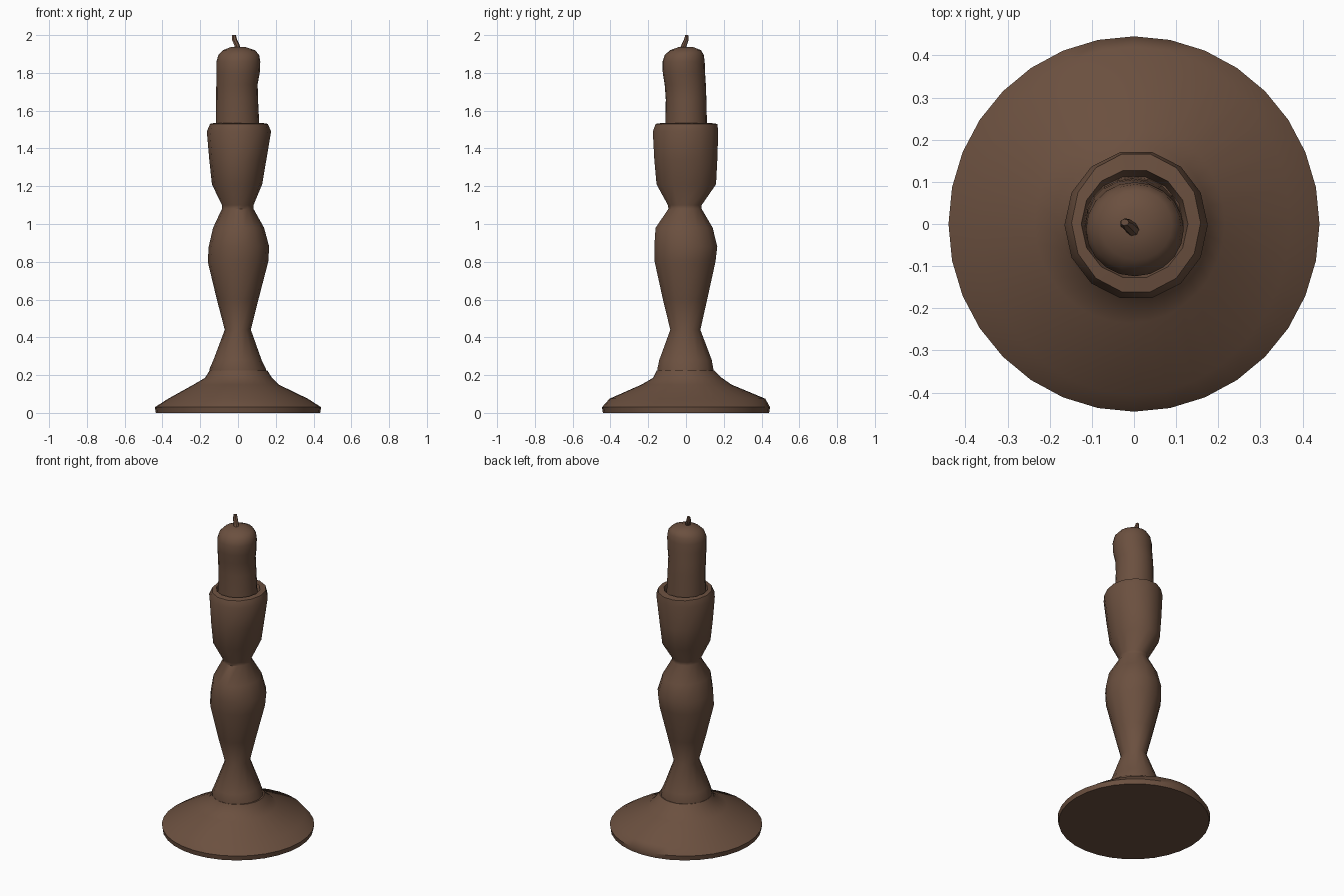
import bpy, bmesh, math
from mathutils import Vector

brown = bpy.data.materials.new("dark_brown_wood")
brown.diffuse_color = (0.147, 0.080, 0.050, 1)


def finish(name, bm, angle):
    bmesh.ops.recalc_face_normals(bm, faces=bm.faces)
    me = bpy.data.meshes.new(name)
    bm.to_mesh(me)
    bm.free()
    me.materials.append(brown)
    ob = bpy.data.objects.new(name, me)
    bpy.context.collection.objects.link(ob)
    bpy.ops.object.select_all(action='DESELECT')
    ob.select_set(True)
    bpy.context.view_layer.objects.active = ob
    bpy.ops.object.shade_smooth_by_angle(angle=math.radians(angle))
    return ob


def turned(name, rings, sides, angle=40):
    """Skin oval rings given as (z, x min, x max, y min, y max)."""
    bm = bmesh.new()
    loops = []
    for z, x0, x1, y0, y1 in rings:
        loop = []
        for i in range(sides):
            a = math.tau * i / sides
            loop.append(bm.verts.new(((x0 + x1) / 2 + (x1 - x0) / 2 * math.cos(a),
                                      (y0 + y1) / 2 + (y1 - y0) / 2 * math.sin(a), z)))
        loops.append(loop)
    for lo, hi in zip(loops, loops[1:]):
        for i in range(sides):
            j = (i + 1) % sides
            bm.faces.new((lo[i], lo[j], hi[j], hi[i]))
    bm.faces.new(loops[0][::-1])
    bm.faces.new(loops[-1])
    return finish(name, bm, angle)


# Wide sloping foot
turned("base", [
    (0.00, -.435, .435, -.44, .44),
    (0.03, -.44, .44, -.445, .445),
    (0.075, -.37, .37, -.405, .42),
    (0.15, -.235, .215, -.235, .24),
    (0.185, -.175, .18, -.175, .19),
    (0.225, -.15, .155, -.155, .15),
], 32)

# Waisted stem and candle cup
turned("stem_and_cup", [
    (0.21, -.15, .15, -.155, .15),
    (0.235, -.15, .147, -.155, .148),
    (0.28, -.13, .125, -.145, .14),
    (0.44, -.07, .068, -.085, .078),
    (0.60, -.112, .108, -.125, .115),
    (0.80, -.160, .160, -.170, .160),
    (0.88, -.155, .165, -.172, .170),
    (0.98, -.132, .138, -.165, .145),
    (1.08, -.085, .082, -.095, .085),
    (1.10, -.085, .082, -.098, .085),
    (1.21, -.138, .128, -.160, .163),
    (1.34, -.152, .150, -.172, .170),
    (1.49, -.165, .175, -.180, .175),
    (1.53, -.148, .158, -.165, .170),
    (1.535, -.125, .128, -.13, .13),
    (1.50, -.118, .118, -.12, .115),
], 14)

# Candle with a slightly swollen, melted rim
turned("candle", [
    (1.48, -.118, .115, -.110, .112),
    (1.66, -.116, .106, -.107, .108),
    (1.74, -.115, .104, -.113, .105),
    (1.80, -.114, .115, -.123, .101),
    (1.86, -.114, .118, -.124, .099),
    (1.895, -.104, .112, -.112, .094),
    (1.92, -.080, .090, -.085, .080),
    (1.938, -.035, .035, -.035, .035),
], 20)

# Bent wick
turned("wick", [
    (1.92, -.014, .018, -.035, -.005),
    (1.95, -.022, .008, -.024, .006),
    (1.975, -.034, -.004, -.012, .014),
    (2.00, -.032, -.012, -.004, .012),
], 7)
